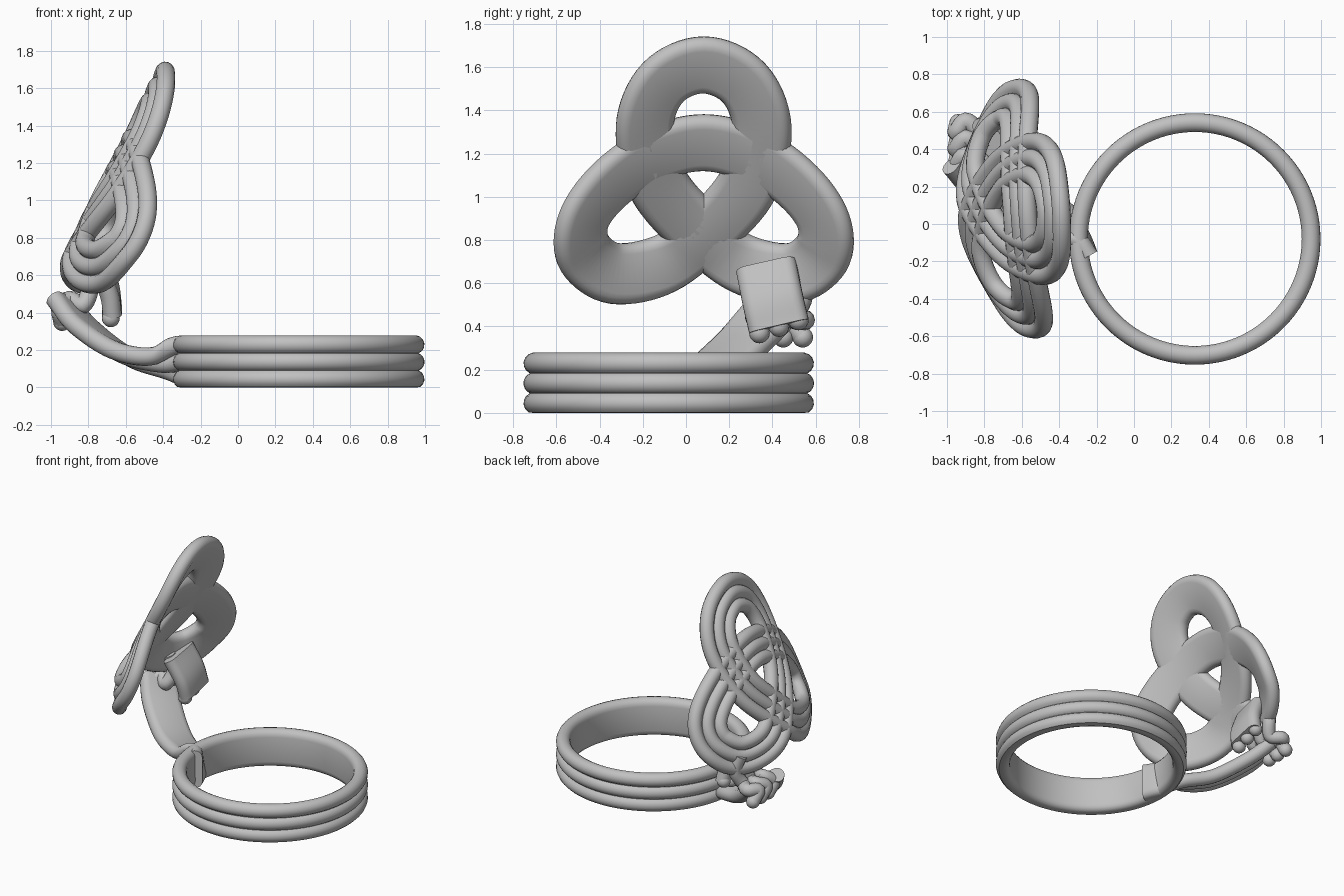
import bpy, bmesh, math
from mathutils import Vector as V

cube = bpy.data.objects.get("Cube")
if cube:
    bpy.data.objects.remove(cube, do_unlink=True)

metal = bpy.data.materials.new("grey_metal")
metal.use_nodes = True
grey = (0.53, 0.53, 0.53, 1)
metal.diffuse_color = grey
metal.node_tree.nodes["Principled BSDF"].inputs["Base Color"].default_value = grey

R, GAP = 0.05, 0.092     # strand radius and strand spacing


def section():
    """Three rounded strands side by side with a flat back."""
    pts = []
    for c, a0, a1 in ((-GAP, 270, 25), (0, 155, 25), (GAP, 155, -90)):
        n = 10
        for i in range(n + 1):
            a = math.radians(a0 + (a1 - a0) * i / n)
            pts.append((c + R * math.cos(a), R * math.sin(a)))
    return pts


def spline(points, steps=8, closed=False):
    """Smooth path through the points."""
    p = [V(q) for q in points]
    if closed:
        p = [p[-1]] + p + p[:2]
    else:
        p = [2 * p[0] - p[1]] + p + [2 * p[-1] - p[-2]]
    out = []
    for i in range(1, len(p) - 2):
        a, b, c, d = p[i - 1:i + 3]
        for k in range(steps):
            t = k / steps
            out.append(0.5 * (2 * b + (c - a) * t + (2 * a - 5 * b + 4 * c - d) * t * t
                              + (3 * b - a - 3 * c + d) * t ** 3))
    return out if closed else out + [p[-2]]


def sweep(name, path, frames, prof, closed=False):
    """Sweep a section along a path; frames hold (across, outward) axes."""
    bm = bmesh.new()
    rings = [[bm.verts.new(p + a * u + b * v) for u, v in prof]
             for p, (a, b) in zip(path, frames)]
    n, m = len(rings), len(prof)
    for i in range(n if closed else n - 1):
        r, s = rings[i], rings[(i + 1) % n]
        for j in range(m):
            k = (j + 1) % m
            bm.faces.new((r[j], r[k], s[k], s[j]))
    if not closed:
        bm.faces.new(rings[0])
        bm.faces.new(rings[-1])
    for v in bm.verts:
        v.co.z = max(v.co.z, 0)
    bmesh.ops.recalc_face_normals(bm, faces=bm.faces)
    me = bpy.data.meshes.new(name)
    bm.to_mesh(me)
    bm.free()
    me.materials.append(metal)
    ob = bpy.data.objects.new(name, me)
    bpy.context.collection.objects.link(ob)
    bpy.ops.object.select_all(action='DESELECT')
    bpy.context.view_layer.objects.active = ob
    ob.select_set(True)
    bpy.ops.object.shade_smooth_by_angle(angle=math.radians(35))


def tangents(path, closed=False):
    n = len(path)
    if closed:
        return [(path[(i + 1) % n] - path[i - 1]).normalized() for i in range(n)]
    return [(path[min(i + 1, n - 1)] - path[max(i - 1, 0)]).normalized() for i in range(n)]


def ribbon_frames(path, across):
    out = []
    for t, a in zip(tangents(path), across):
        a = (a - t * a.dot(t)).normalized()
        out.append((a, a.cross(t)))
    return out


strands = section()

# Finger ring
N = 96
dirs = [V((math.cos(2 * math.pi * i / N), math.sin(2 * math.pi * i / N), 0)) for i in range(N)]
sweep("finger_ring", [V((0.325, -0.08, 0.137)) + d * 0.622 for d in dirs],
      [(V((0, 0, 1)), d) for d in dirs], strands, closed=True)


# Domed trefoil ribbon
def dome(y, z):
    s = y - 0.07
    return -0.735 + 0.5 * (z - 1) + 0.66 * s * s - 0.08 * s + 2.2 * max(0, 0.75 - z) ** 2


def dome_normal(y, z, e=0.01):
    fy = (dome(y + e, z) - dome(y - e, z)) / (2 * e)
    fz = (dome(y, z + e) - dome(y, z - e)) / (2 * e)
    return V((-1, fy, fz)).normalized()


# Half of the trefoil outline as (sideways, up), then its mirror image
half = [(0, 1.61), (0.185, 1.53), (0.27, 1.33), (0.21, 1.06), (0.03, 0.85), (-0.18, 0.69),
        (-0.41, 0.645), (-0.55, 0.74), (-0.555, 0.89), (-0.44, 1.05), (-0.24, 1.19)]
loop = half + [(0, 1.25)] + [(-y, z) for y, z in half[:0:-1]]
flat = spline([(0, y + 0.08, z) for y, z in loop], 8, closed=True)
path = [V((dome(p.y, p.z), p.y, p.z)) for p in flat]
normals = [dome_normal(p.y, p.z) for p in flat]
frames = [(t.cross(n).normalized(), n) for t, n in zip(tangents(path, True), normals)]
sweep("trefoil_ribbon", path, frames, strands, closed=True)

# Stem joining ring and trefoil
stem = spline([(-0.24, -0.17, 0.137), (-0.30, -0.07, 0.137), (-0.42, 0.01, 0.13),
               (-0.62, 0.11, 0.18), (-0.82, 0.26, 0.32), (-0.93, 0.38, 0.45)])
turn = spline([(0, 0, 1), (-0.1, -0.2, 1), (-0.4, -0.8, 0.4),
               (-0.45, -0.8, 0.2), (-0.45, -0.8, 0.1), (-0.4, -0.9, 0.1)])
sweep("stem", stem, ribbon_frames(stem, turn), strands)

# Folded ribbon end below the right lobe
fold = spline([(-0.76, 0.37, 0.68), (-0.69, 0.40, 0.53), (-0.67, 0.43, 0.40)])
sweep("folded_end", fold, ribbon_frames(fold, [V((0, 0.92, 0.33))] * len(fold)), strands)

# Gathered strands at the fold
circle = [(0.047 * math.cos(a * math.pi / 6), 0.047 * math.sin(a * math.pi / 6)) for a in range(12)]
for k in range(3):
    y = 0.34 + 0.09 * k
    w = spline([(-0.82, y, 0.66), (-0.79, y + 0.02, 0.54), (-0.83, y - 0.02, 0.44),
                (-0.90, y + 0.03, 0.47 - 0.02 * k),
                (-0.95, y - 0.03, 0.42), (-0.94, y + 0.02, 0.35)], 6)
    sweep("gathered_strand_%d" % (k + 1), w, ribbon_frames(w, [V((0, 1, 0))] * len(w)), circle)
    # Rounded tips on the gathered strands and on the folded end
    for e in (w[-1], V((-0.68, y, 0.37 + 0.03 * k))):
        bpy.ops.mesh.primitive_uv_sphere_add(segments=16, ring_count=10, radius=0.048, location=e)
        ball = bpy.context.object
        ball.name = "strand_tip"
        ball.data.materials.append(metal)
        bpy.ops.object.shade_smooth()
